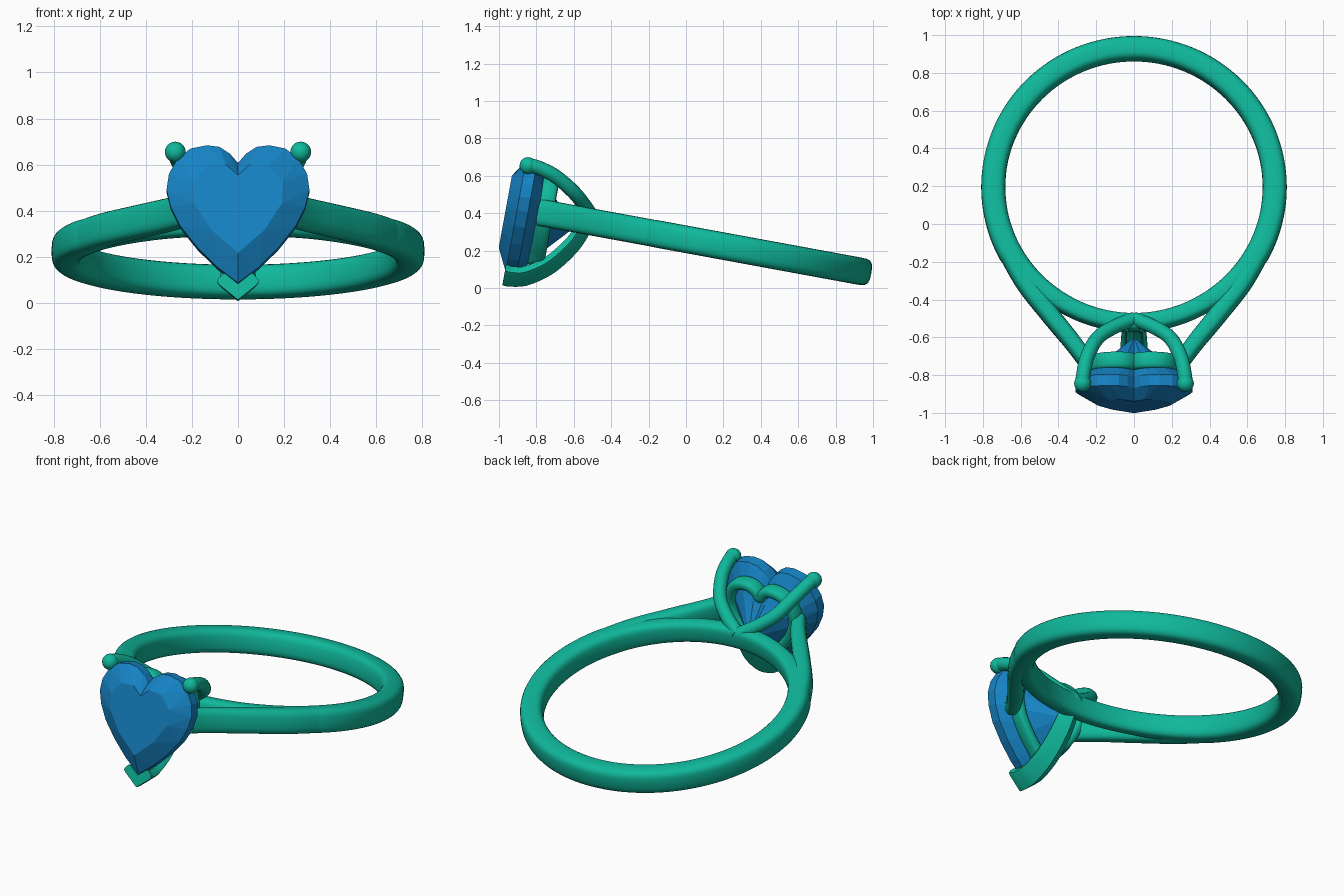
import bpy, bmesh, math
from mathutils import Vector, Matrix

if "Cube" in bpy.data.objects:
    bpy.data.objects.remove(bpy.data.objects["Cube"])

# Ring frame: x across, y along the ring plane, z across the band; tilted back to front
TILT = Matrix.Translation((0, 0.195, 0.225)) @ Matrix.Rotation(math.radians(-10.4), 4, 'X')


def material(name, color):
    m = bpy.data.materials.new(name)
    m.diffuse_color = (*color, 1)
    m.use_nodes = True
    m.node_tree.nodes["Principled BSDF"].inputs["Base Color"].default_value = m.diffuse_color
    return m


METAL = material("green_metal", (0.005, 0.48, 0.33))
GEM = material("blue_stone", (0.008, 0.23, 0.56))


def add_object(name, verts, faces, mat, smooth=True):
    bm = bmesh.new()
    vs = [bm.verts.new(TILT @ Vector(v)) for v in verts]
    for f in faces:
        bm.faces.new([vs[i] for i in f])
    bmesh.ops.recalc_face_normals(bm, faces=bm.faces)
    me = bpy.data.meshes.new(name)
    bm.to_mesh(me)
    bm.free()
    me.materials.append(mat)
    ob = bpy.data.objects.new(name, me)
    bpy.context.collection.objects.link(ob)
    if smooth:
        bpy.ops.object.select_all(action='DESELECT')
        ob.select_set(True)
        bpy.context.view_layer.objects.active = ob
        bpy.ops.object.shade_smooth_by_angle(angle=math.radians(40))
    return ob


def spline(pts, steps=8, closed=False):
    """Catmull-Rom curve through the points."""
    p = [Vector(q) for q in pts]
    n = len(p)
    get = (lambda i: p[i % n]) if closed else (lambda i: p[max(0, min(n - 1, i))])
    out = []
    for i in range(n if closed else n - 1):
        a, b, c, d = get(i - 1), get(i), get(i + 1), get(i + 2)
        for k in range(steps):
            t = k / steps
            out.append(0.5 * (2 * b + (c - a) * t + (2 * a - 5 * b + 4 * c - d) * t * t
                              + (3 * b - a - 3 * c + d) * t ** 3))
    return out if closed else out + [p[-1]]


def rounded(a, b, power=2.0, n=24):
    """Superellipse cross-section with half sizes a and b."""
    s = lambda v: math.copysign(abs(v) ** (2 / power), v)
    return [(a * s(math.cos(2 * math.pi * i / n)), b * s(math.sin(2 * math.pi * i / n)))
            for i in range(n)]


def sweep(name, path, section, up, closed=False, scale=lambda t, p: (1, 1)):
    n, m, up = len(path), len(section), Vector(up)
    verts, faces = [], []
    for i, p in enumerate(path):
        q0 = path[i - 1] if closed or i else p
        q1 = path[(i + 1) % n] if closed or i < n - 1 else p
        t = (q1 - q0).normalized()
        side = t.cross(up).normalized()
        nor = side.cross(t)
        sa, sb = scale(i / (n - 1), p)
        verts += [p + side * a * sa + nor * b * sb for a, b in section]
    for i in range(n if closed else n - 1):
        j = (i + 1) % n
        for k in range(m):
            l = (k + 1) % m
            faces.append((i * m + k, i * m + l, j * m + l, j * m + k))
    if not closed:
        faces += [tuple(range(m)), tuple(range((n - 1) * m, n * m))]
    return add_object(name, verts, faces, METAL)


# Band: full circle, slimmer where it bridges under the stone
N = 128
slim = lambda y: min(1, max(0, (-y - 0.35) / 0.3))
band = []
for i in range(N):
    c, s = math.cos(2 * math.pi * i / N), math.sin(2 * math.pi * i / N)
    r = 0.745 - 0.016 * slim(0.745 * s)
    band.append(Vector((r * c, r * s, 0)))
sweep("band", band, rounded(0.064, 0.073, 3.2), (0, 0, 1), True,
      lambda t, p: (1 - 0.25 * slim(p.y), 1 - 0.12 * slim(p.y)))

# Shoulders: branch off the band and rise to the stone seat
for name, sx in (("left_shoulder", -1), ("right_shoulder", 1)):
    path = [(0.745, -0.05, 0), (0.70, -0.26, 0), (0.59, -0.49, 0), (0.45, -0.68, 0),
            (0.33, -0.83, 0), (0.265, -0.92, 0), (0.225, -0.985, 0)]
    sweep(name, spline([(sx * x, y, z) for x, y, z in path]), rounded(0.058, 0.072, 3),
          (0, 0, 1), scale=lambda t, p: (1 - 0.3 * t, 1))

# Heart outline (right half: cleft to point), mirrored to a closed loop
half = [(0, .184), (.035, .225), (.08, .255), (.135, .262), (.205, .248), (.262, .205),
        (.30, .135), (.31, .065), (.292, -.01), (.25, -.095), (.175, -.19), (.09, -.275), (0, -.345)]
heart = half + [(-x, z) for x, z in half[-2:0:-1]]
H = len(heart)

# Stone: table, faceted crown, thin girdle and pointed pavilion
verts = [(x, -1.115, z) for x, z in heart] + [(x, -1.055, z) for x, z in heart]
verts += [(x * .65, -1.175, z * .65) for x, z in heart[::2]]
verts += [(x * .5, -0.935, -0.05 + (z + 0.05) * .5) for x, z in heart[::2]] + [(0, -0.80, -0.05)]
T, P = 2 * H, 2 * H + H // 2
tip = len(verts) - 1
faces = [tuple(range(T, P))]
for i in range(H):
    j = (i + 1) % H
    faces.append((i, j, H + j, H + i))
for i in range(H // 2):
    j = (i + 1) % (H // 2)
    a, b, c = 2 * i, 2 * i + 1, (2 * i + 2) % H
    for base, ring in ((0, T), (H, P)):
        faces += [(ring + i, base + a, base + b), (ring + i, base + b, ring + j),
                  (ring + j, base + b, base + c)]
    faces.append((P + i, P + j, tip))
add_object("heart_stone", verts, faces, GEM, smooth=False)

# Heart-shaped rail behind the stone
rail = spline([(x * .70, -0.965, -0.03 + (z + 0.03) * .74) for x, z in heart], 4, True)
sweep("heart_rail", rail, rounded(0.03, 0.045, 3, 16), (0, 1, 0), True)

# Two round upper prongs with ball tips
for name, sx in (("left", -1), ("right", 1)):
    path = [(0, -.715, .03), (.10, -.765, .08), (.19, -.835, .14), (.245, -.945, .205),
            (.268, -1.05, .235), (.272, -1.105, .235)]
    sweep(name + "_prong", spline([(sx * x, y, z) for x, y, z in path]),
          rounded(0.038, 0.038, 2, 20), (0, 0, 1))
    bpy.ops.mesh.primitive_uv_sphere_add(segments=24, ring_count=16, radius=0.045,
                                         location=TILT @ Vector((sx * .272, -1.1, .235)))
    ball = bpy.context.object
    ball.name = name + "_prong_tip"
    ball.data.materials.append(METAL)
    bpy.ops.object.shade_smooth()

# V-shaped lower prong holding the point of the heart
vee = [(0, 0), (.08, .065), (.092, .08), (.085, .095), (.065, .115), (.055, .115), (0, .07),
       (-.055, .115), (-.065, .115), (-.085, .095), (-.092, .08), (-.08, .065)]
keel = [(0, -1.12, -.42), (0, -1.07, -.418), (0, -.98, -.392), (0, -.86, -.305),
        (0, -.76, -.175), (0, -.71, -.06), (0, -.70, .03)]
sweep("point_prong", spline(keel), vee, (0, 0, 1), scale=lambda t, p: (1 - 0.35 * t, 1 - 0.3 * t))
